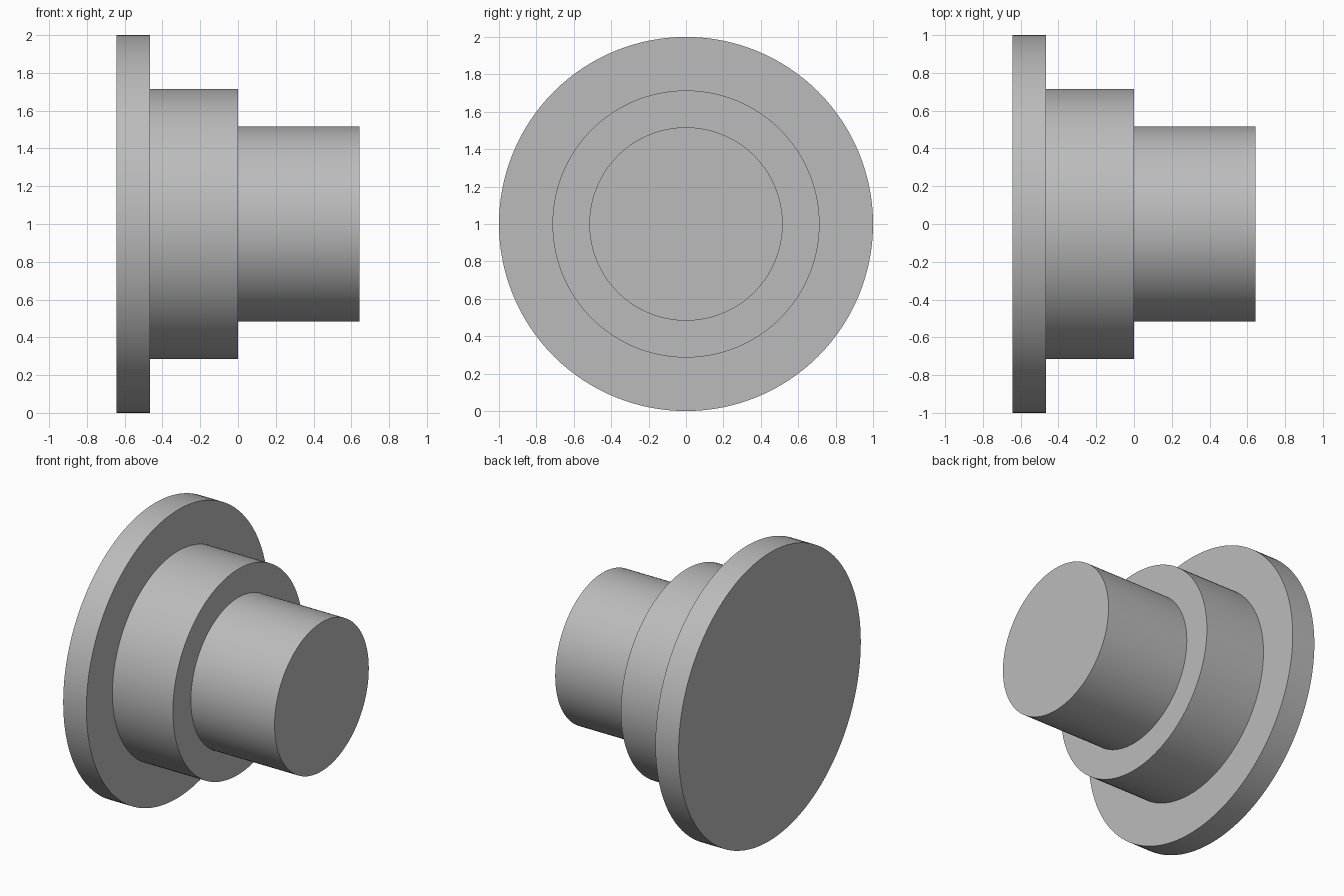
import bpy, bmesh, math
from mathutils import Matrix, Vector

default = bpy.data.objects.get("Cube")
if default:
    bpy.data.objects.remove(default, do_unlink=True)

# Plain grey material
grey = bpy.data.materials.new("plain_grey")
grey.use_nodes = True
colour = (0.5, 0.5, 0.5, 1.0)
grey.diffuse_color = colour
grey.node_tree.nodes["Principled BSDF"].inputs["Base Color"].default_value = colour

CENTRE_Z = 1.0
SEGMENTS = 128

# Half section as (x, radius): flange, shoulder, spigot
profile = [
    (-0.643, 0.0), (-0.643, 1.0), (-0.465, 1.0),
    (-0.465, 0.714), (0.0, 0.714),
    (0.0, 0.517), (0.643, 0.517), (0.643, 0.0),
]

# Revolve the section about the x axis into one closed solid
bm = bmesh.new()
verts = [bm.verts.new((x, 0, CENTRE_Z + r)) for x, r in profile]
edges = [bm.edges.new(pair) for pair in zip(verts, verts[1:])]
bmesh.ops.spin(bm, geom=verts + edges, cent=(0, 0, CENTRE_Z), axis=(1, 0, 0),
               angle=math.tau, steps=SEGMENTS, use_duplicate=False)
bmesh.ops.remove_doubles(bm, verts=bm.verts[:], dist=0.0001)
bmesh.ops.recalc_face_normals(bm, faces=bm.faces[:])

mesh = bpy.data.meshes.new("stepped_flange")
bm.to_mesh(mesh)
bm.free()
mesh.materials.append(grey)
flange = bpy.data.objects.new("stepped_flange", mesh)
bpy.context.collection.objects.link(flange)

# Smooth round walls, sharp step edges
bpy.ops.object.select_all(action='DESELECT')
flange.select_set(True)
bpy.context.view_layer.objects.active = flange
bpy.ops.object.shade_smooth_by_angle(angle=math.radians(30))
